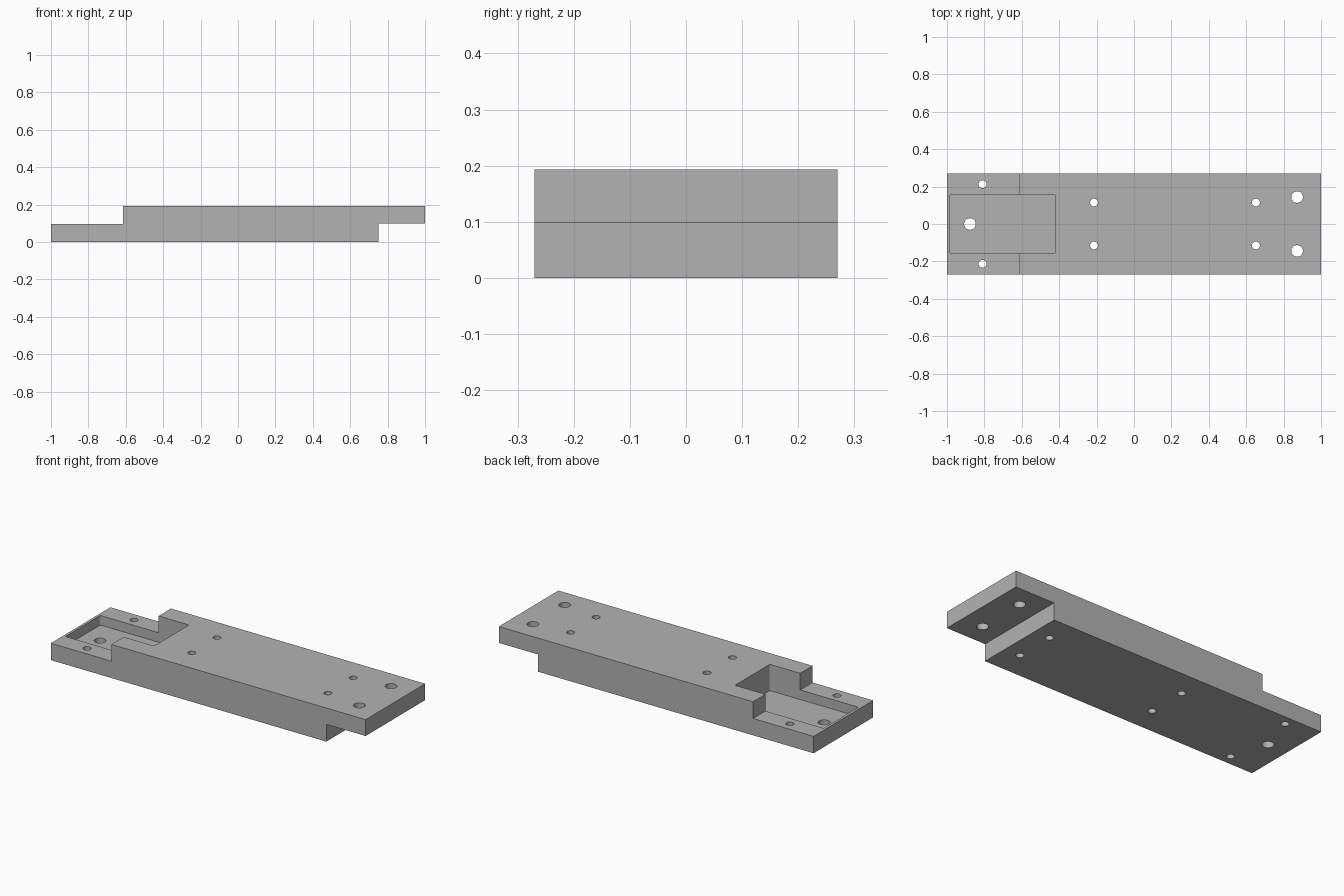
import bpy, bmesh, math

if "Cube" in bpy.data.objects:
    bpy.data.objects.remove(bpy.data.objects["Cube"])

grey = bpy.data.materials.new("plain grey")
grey.diffuse_color = (0.45, 0.45, 0.45, 1)
grey.use_nodes = True
grey.node_tree.nodes["Principled BSDF"].inputs["Base Color"].default_value = grey.diffuse_color

L, W, H, STEP = 1.0, 0.27, 0.193, 0.097


def add_prism(bm, outline, offset):
    """Extrude a closed outline of 3D points by an offset vector."""
    face = bm.faces.new([bm.verts.new(p) for p in outline])
    new = bmesh.ops.extrude_face_region(bm, geom=[face])["geom"]
    bmesh.ops.translate(bm, vec=offset,
                        verts=[v for v in new if isinstance(v, bmesh.types.BMVert)])


def make_object(name, bm):
    bmesh.ops.recalc_face_normals(bm, faces=bm.faces)
    mesh = bpy.data.meshes.new(name)
    bm.to_mesh(mesh)
    bm.free()
    mesh.materials.append(grey)
    obj = bpy.data.objects.new(name, mesh)
    bpy.context.collection.objects.link(obj)
    return obj


# Plate: side profile with a half-lap step at each end
bm = bmesh.new()
profile = [(-L, 0), (0.75, 0), (0.75, STEP + 0.002), (L, STEP + 0.002), (L, H),
           (-0.615, H), (-0.615, STEP), (-L, STEP)]
add_prism(bm, [(x, -W, z) for x, z in profile], (0, 2 * W, 0))
plate = make_object("lap_plate", bm)

# Pocket cutter: rectangle with small rounded corners
bm = bmesh.new()
x0, x1, half, r, floor = -0.985, -0.422, 0.158, 0.008, 0.042
corners = [(x1 - r, half - r, 0), (x0 + r, half - r, 90),
           (x0 + r, r - half, 180), (x1 - r, r - half, 270)]
outline = []
for cx, cy, start in corners:
    for i in range(5):
        a = math.radians(start + i * 22.5)
        outline.append((cx + r * math.cos(a), cy + r * math.sin(a), floor))
add_prism(bm, outline, (0, 0, 0.3))
pocket = make_object("pocket_cutter", bm)

# Hole cutters: large bolt holes and small pin holes
bm = bmesh.new()
holes = [(-0.877, 0, 0.031)]
for s in (-1, 1):
    holes += [(0.872, s * 0.144, 0.031), (-0.81, s * 0.213, 0.021),
              (-0.214, s * 0.115, 0.021), (0.652, s * 0.115, 0.021)]
for hx, hy, hr in holes:
    ring = [(hx + hr * math.cos(i * math.tau / 32),
             hy + hr * math.sin(i * math.tau / 32), -0.1) for i in range(32)]
    add_prism(bm, ring, (0, 0, 0.4))
drill = make_object("hole_cutter", bm)

# Cut the plate, then drop the cutters
bpy.context.view_layer.objects.active = plate
plate.select_set(True)
for cutter in (pocket, drill):
    cutter.hide_render = True
    mod = plate.modifiers.new("cut", "BOOLEAN")
    mod.operation = "DIFFERENCE"
    mod.solver = "EXACT"
    mod.object = cutter
    bpy.ops.object.modifier_apply(modifier=mod.name)
    bpy.data.objects.remove(cutter)
bpy.ops.object.shade_smooth_by_angle(angle=math.radians(30))
